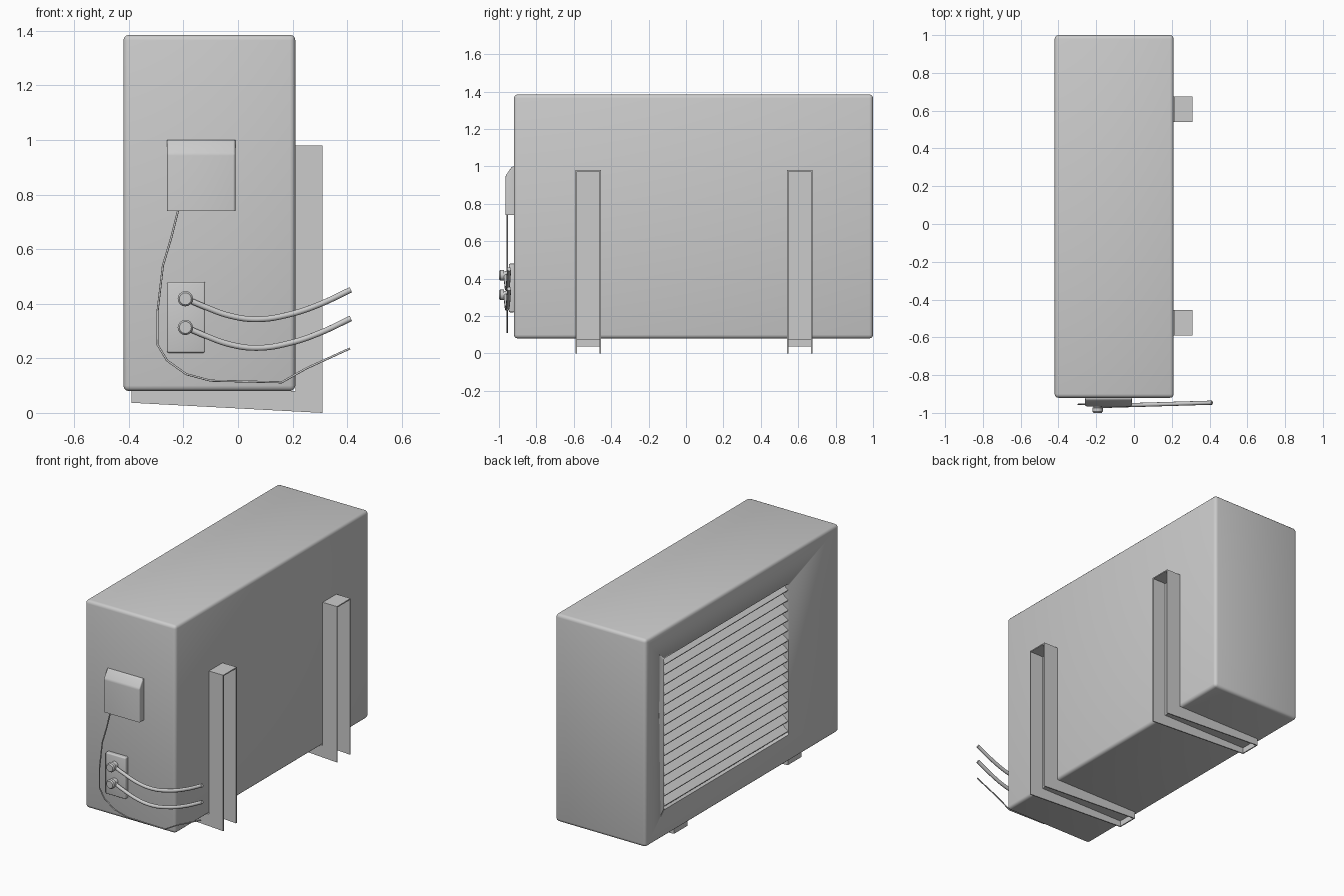
import bpy, bmesh, math
from mathutils import Vector, Matrix

if "Cube" in bpy.data.objects:
    bpy.data.objects.remove(bpy.data.objects["Cube"])


def finish(name, bm, angle=35):
    bmesh.ops.recalc_face_normals(bm, faces=bm.faces[:])
    me = bpy.data.meshes.new(name)
    bm.to_mesh(me)
    bm.free()
    ob = bpy.data.objects.new(name, me)
    bpy.context.collection.objects.link(ob)
    bpy.ops.object.select_all(action='DESELECT')
    ob.select_set(True)
    bpy.context.view_layer.objects.active = ob
    bpy.ops.object.shade_smooth_by_angle(angle=math.radians(angle))
    return ob


def add_box(bm, lo, hi, tilt=0.0):
    lo, hi = Vector(lo), Vector(hi)
    m = (Matrix.Translation((lo + hi) / 2) @ Matrix.Rotation(tilt, 4, 'Y')
         @ Matrix.Diagonal((*(hi - lo), 1)))
    bmesh.ops.create_cube(bm, size=1, matrix=m)


def box(name, lo, hi, bevel=0.0, seg=3):
    bm = bmesh.new()
    add_box(bm, lo, hi)
    if bevel:
        bmesh.ops.bevel(bm, geom=bm.edges[:], offset=bevel, segments=seg,
                        profile=0.5, affect='EDGES')
    return finish(name, bm)


def extrude(bm, pts, vec):
    f = bm.faces.new([bm.verts.new(p) for p in pts])
    r = bmesh.ops.extrude_face_region(bm, geom=[f])
    bmesh.ops.translate(bm, vec=vec,
                        verts=[v for v in r['geom'] if isinstance(v, bmesh.types.BMVert)])


def tube(name, pts, radius, smooth=True):
    cu = bpy.data.curves.new(name, 'CURVE')
    cu.dimensions = '3D'
    cu.bevel_depth = radius
    cu.bevel_resolution = 3
    cu.use_fill_caps = True
    cu.resolution_u = 6
    sp = cu.splines.new('BEZIER' if smooth else 'POLY')
    if smooth:
        sp.bezier_points.add(len(pts) - 1)
        for b, p in zip(sp.bezier_points, pts):
            b.co = p
            b.handle_left_type = b.handle_right_type = 'AUTO'
    else:
        sp.points.add(len(pts) - 1)
        for b, p in zip(sp.points, pts):
            b.co = (*p, 1)
    ob = bpy.data.objects.new(name, cu)
    bpy.context.collection.objects.link(ob)
    return ob


# Casing with a recessed grille opening on the -x side
GY0, GY1, GZ0, GZ1 = -0.42, 0.82, 0.25, 1.20
casing = box("casing", (-0.42, -0.92, 0.08), (0.21, 1.0, 1.385), 0.02)
cutter = box("grille_cutter", (-0.50, GY0, GZ0), (-0.36, GY1, GZ1), 0.012)
cutter.hide_render = True
mod = casing.modifiers.new("opening", 'BOOLEAN')
mod.object = cutter
mod.operation = 'DIFFERENCE'
mod.solver = 'EXACT'
bpy.context.view_layer.objects.active = casing
bpy.ops.object.modifier_apply(modifier="opening")
bpy.data.objects.remove(cutter)

# Tilted louvre slats
N = 15
bm = bmesh.new()
step = (GZ1 - GZ0) / N
for i in range(N):
    z = GZ0 + (i + 0.5) * step
    add_box(bm, (-0.418, GY0, z - 0.006), (-0.368, GY1, z + 0.006), math.radians(-35))
finish("grille_slats", bm)

# L-shaped sheet-metal brackets: two side flanges, webs and end caps
T = 0.007
for name, y0 in (("bracket_front", -0.59), ("bracket_rear", 0.54)):
    y1 = y0 + 0.135
    bm = bmesh.new()
    outline = [(-0.39, 0.037), (0.31, 0.0), (0.31, 0.98), (0.212, 0.98),
               (0.212, 0.08), (-0.39, 0.08)]
    for y in (y0, y1 - T):
        extrude(bm, [(x, y, z) for x, z in outline], (0, T, 0))
    add_box(bm, (0.211, y0, 0.073), (0.218, y1, 0.98))
    add_box(bm, (0.211, y0, 0.973), (0.31, y1, 0.98))
    add_box(bm, (-0.39, y0, 0.073), (0.218, y1, 0.08))
    add_box(bm, (-0.39, y0, 0.037), (-0.383, y1, 0.08))
    finish(name, bm)

# Wiring cover with a sloping top
bm = bmesh.new()
prof = [(-0.915, 0.74), (-0.965, 0.74), (-0.965, 0.95), (-0.93, 1.0), (-0.915, 1.0)]
extrude(bm, [(-0.26, y, z) for y, z in prof], (0.25, 0, 0))
edges = [e for e in bm.edges
         if all(v.co.y < -0.92 for v in e.verts)
         and not all(v.co.z < 0.75 for v in e.verts)]
bmesh.ops.bevel(bm, geom=edges, offset=0.008, segments=3, profile=0.5, affect='EDGES')
finish("wiring_cover", bm)

# Valve plate, valves and pipes
box("valve_plate", (-0.26, -0.947, 0.22), (-0.12, -0.915, 0.48), 0.007)
for n, z in (("upper", 0.418), ("lower", 0.313)):
    bm = bmesh.new()
    rings = [(-0.94, 0.024), (-0.972, 0.021), (-0.973, 0.028), (-0.993, 0.028), (-1.0, 0.022)]
    loops = [[bm.verts.new((-0.193 + r * math.cos(k * math.tau / 16), y,
                            z + r * math.sin(k * math.tau / 16))) for k in range(16)]
             for y, r in rings]
    for a, b in zip(loops, loops[1:]):
        for k in range(16):
            bm.faces.new((a[k], a[k - 1], b[k - 1], b[k]))
    bm.faces.new(loops[0])
    bm.faces.new(loops[-1])
    finish(n + "_valve", bm)
    path = [(-0.19, 0), (-0.12, -0.03), (-0.03, -0.062), (0.07, -0.075),
            (0.19, -0.057), (0.30, -0.020), (0.413, 0.033)]
    tube(n + "_pipe", [(x, -0.964 + 0.018 * (x + 0.19) / 0.6, z + dz) for x, dz in path], 0.011)

# Thin cable running from the cover
cable = [(-0.215, 0.76), (-0.245, 0.64), (-0.275, 0.54), (-0.295, 0.37), (-0.295, 0.25),
         (-0.26, 0.192), (-0.19, 0.142), (-0.10, 0.118), (0.16, 0.112), (0.25, 0.163),
         (0.41, 0.236)]
tube("cable", [(x, -0.955, z) for x, z in cable], 0.004, smooth=False)
